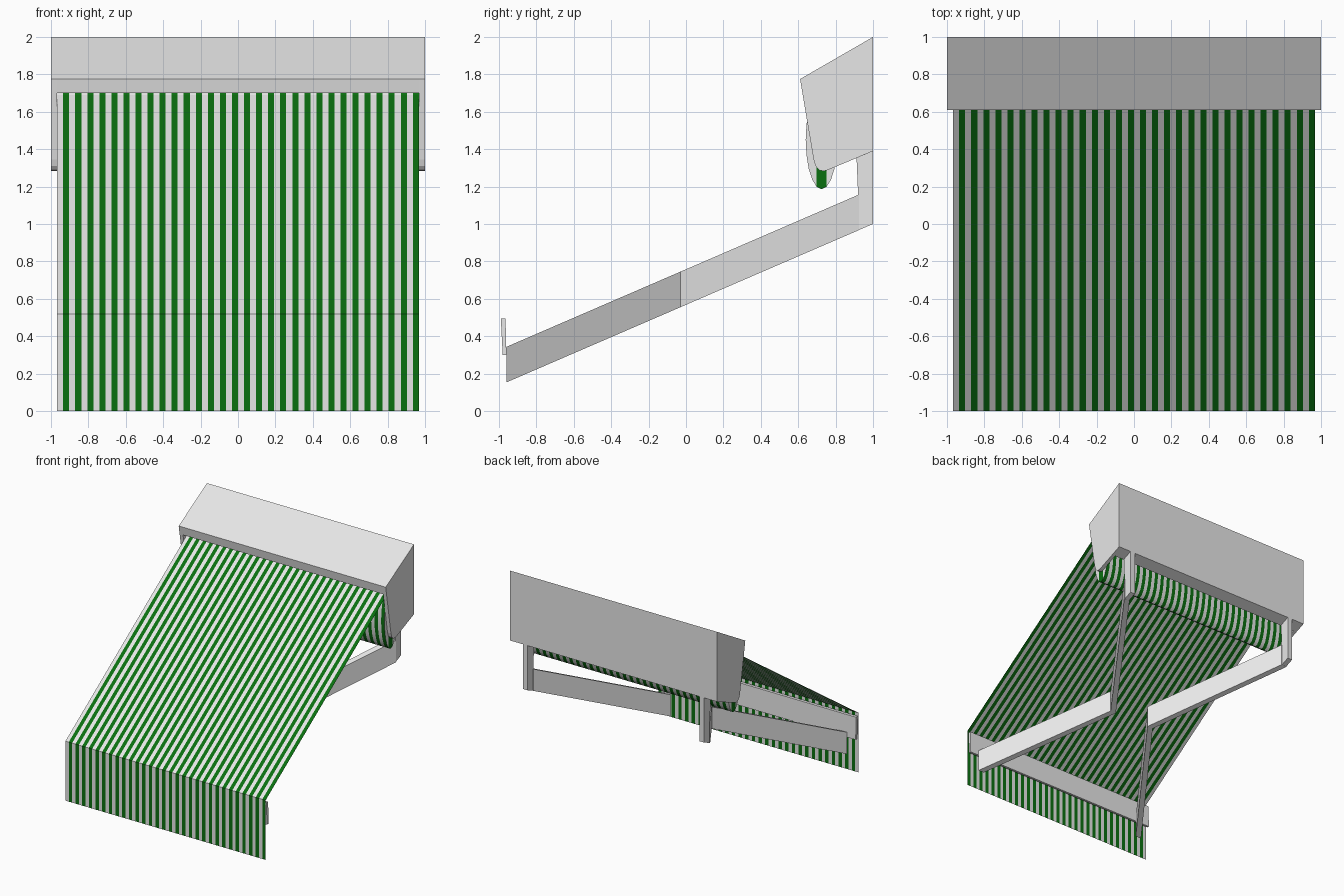
import bpy, math

if "Cube" in bpy.data.objects:
    bpy.data.objects.remove(bpy.data.objects["Cube"])

def material(name, rgb):
    m = bpy.data.materials.new(name)
    m.diffuse_color = (*rgb, 1)
    m.use_nodes = True
    m.node_tree.nodes["Principled BSDF"].inputs["Base Color"].default_value = m.diffuse_color
    return m

GREY = material("light grey", (0.8, 0.8, 0.8))
GREEN = material("stripe green", (0.003, 0.16, 0.005))

def make(name, verts, faces, mats=(GREY,), idx=None):
    me = bpy.data.meshes.new(name)
    me.from_pydata(verts, [], faces)
    for m in mats:
        me.materials.append(m)
    if idx:
        me.polygons.foreach_set("material_index", idx)
    me.update()
    ob = bpy.data.objects.new(name, me)
    bpy.context.collection.objects.link(ob)
    return ob

def prism(name, profile, x0, x1):
    """Extrude a (y, z) outline, counter-clockwise seen from +x, along x."""
    n = len(profile)
    verts = [(x, y, z) for x in (x0, x1) for y, z in profile]
    faces = [tuple(reversed(range(n))), tuple(range(n, 2 * n))]
    faces += [(i, (i + 1) % n, n + (i + 1) % n, n + i) for i in range(n)]
    return make(name, verts, faces)

HALF, COLS = 0.967, 60

def striped(name, path, closed=False):
    """Sweep a (y, z) path across x in alternating grey and green columns."""
    n = len(path)
    verts = [(-HALF + 2 * HALF * c / COLS, y, z) for c in range(COLS + 1) for y, z in path]
    faces, idx = [], []
    for c in range(COLS):
        for i in range(n if closed else n - 1):
            j = (i + 1) % n
            faces.append((c * n + i, (c + 1) * n + i, (c + 1) * n + j, c * n + j))
            idx.append(c % 2)
    if closed:  # end caps in vertical slices, with a green band in the middle
        for base, flip in ((0, False), (COLS * n, True)):
            for i in range(n // 2):
                q = [base + k % n for k in (i, i + 1, n - i - 1, n - i)]
                q = list(dict.fromkeys(q))
                faces.append(tuple(q if flip else q[::-1]))
                idx.append(1 if i in (4, 5) else 0)
    return make(name, verts, faces, (GREY, GREEN), idx)

# cassette: hooded shell plus two end plates
prism("cassette_shell", [(1, 1.39), (1, 2), (0.61, 1.775), (0.623, 1.70), (0.645, 1.70),
                         (0.636, 1.76), (0.91, 1.915), (0.91, 1.352)], -HALF, HALF)
plate = [(1, 1.39), (1, 2), (0.61, 1.775), (0.682, 1.345), (0.693, 1.31),
         (0.712, 1.288), (0.735, 1.283), (0.757, 1.288)]
for side, name in ((1, "right"), (-1, "left")):
    a, b = sorted((side * HALF, side * 1.0))
    prism(name + "_end_plate", plate, a, b)

# fabric: canopy with hanging valance, and the roll it unwinds from
striped("canopy", [(0.707, 1.70), (-1, 0.52)][::-1])
striped("valance", [(-1, 0), (-1, 0.52)])
N = 20
roll = striped("fabric_roll", [(0.725 + 0.085 * math.cos(math.tau * i / N),
                                1.45 + 0.264 * math.sin(math.tau * i / N)) for i in range(N)], True)
bpy.context.view_layer.objects.active = roll
roll.select_set(True)
bpy.ops.object.shade_smooth_by_angle(angle=math.radians(40))

# front bar behind the valance
prism("front_bar", [(-0.98, 0.30), (-0.96, 0.30), (-0.965, 0.495), (-0.99, 0.495)], -HALF, HALF)

# folding arms: wall bracket, then two vertical slats bent at the elbow
def arm(name, side, p, q):
    (x0, y0), (x1, y1) = p, q
    t = 0.023 / math.cos(math.atan2(x1 - x0, y0 - y1))
    verts = []
    for x, y in (p, q):
        z = 1.0 + (y - 1) * 0.432
        for dx, dz in ((-t, 0), (t, 0), (t, 0.19), (-t, 0.19)):
            verts.append((side * (x + dx), y, z + dz))
    faces = [(0, 1, 2, 3), (7, 6, 5, 4)] + [(i, i + 4, (i + 1) % 4 + 4, (i + 1) % 4) for i in range(4)]
    make(name, verts, faces if side < 0 else [f[::-1] for f in faces])

for side, name in ((1, "right"), (-1, "left")):
    a, b = sorted((side * 0.83, side * 0.876))
    prism(name + "_wall_bracket", [(1, 1.0), (1, 1.40), (0.91, 1.40), (0.92, 1.16), (0.92, 0.966)], a, b)
    arm(name + "_rear_arm", side, (0.853, 0.925), (0.2, -0.03))
    arm(name + "_front_arm", side, (0.2, -0.03), (0.853, -0.96))

# face directions made consistent on the solid parts
import bmesh
for ob in bpy.data.objects:
    if ob.name in ("canopy", "valance"):
        continue
    bm = bmesh.new()
    bm.from_mesh(ob.data)
    bmesh.ops.recalc_face_normals(bm, faces=bm.faces)
    bm.to_mesh(ob.data)
    bm.free()
